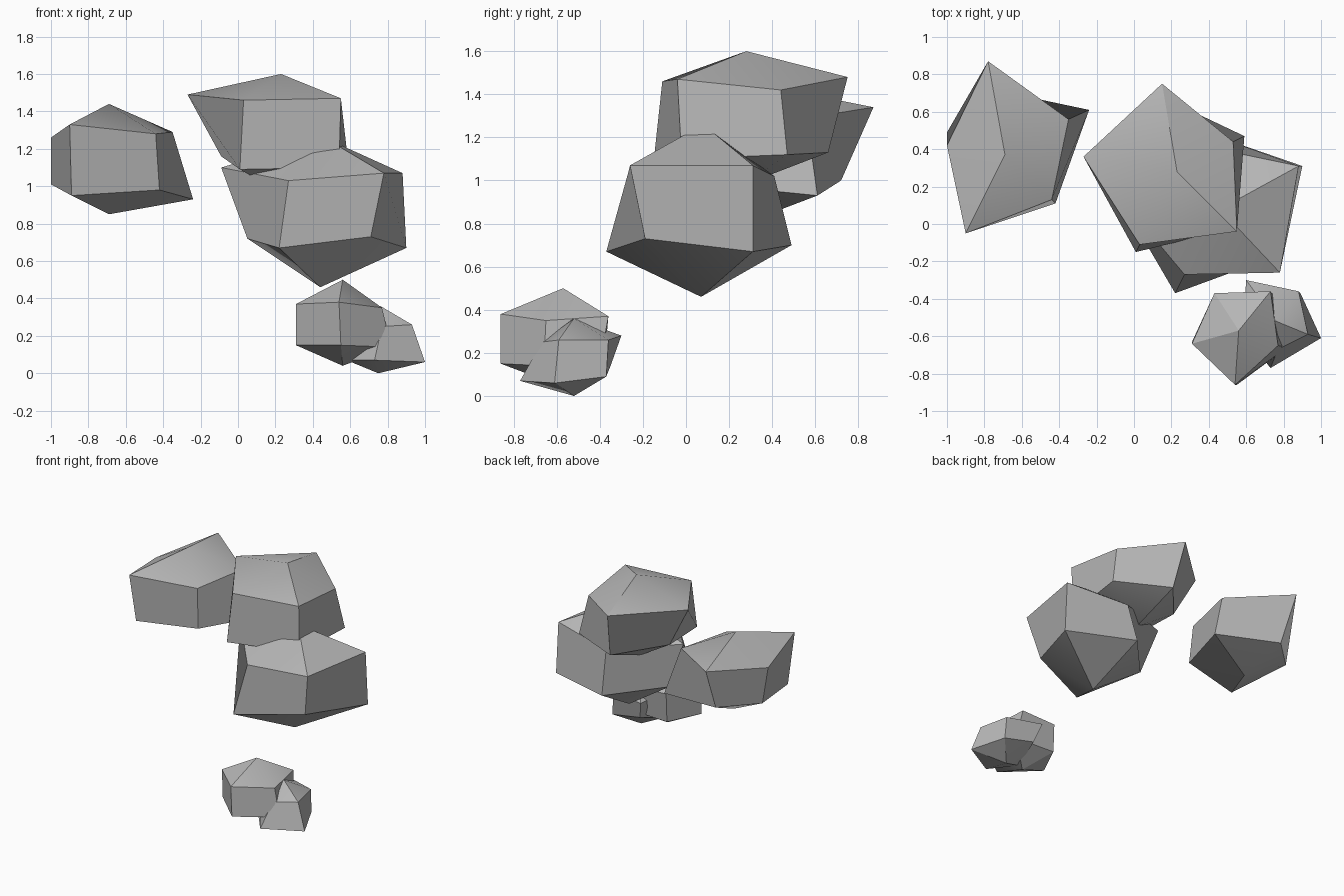
import bpy
import bmesh
import math
from mathutils import Vector

# Remove the default object
default_object = bpy.data.objects.get("Cube")
if default_object:
    bpy.data.objects.remove(default_object, do_unlink=True)


def make_material(name, colour):
    material = bpy.data.materials.new(name)
    material.use_nodes = True
    material.diffuse_color = colour
    shader = material.node_tree.nodes["Principled BSDF"]
    shader.inputs["Base Color"].default_value = colour
    shader.inputs["Roughness"].default_value = 0.9
    return material


stone_grey = make_material("stone grey", (0.47, 0.47, 0.47, 1.0))


def make_rock(name, crown, shoulder, skirt, base):
    """Chiselled boulder: two five-sided rings closed by a tip at each end.

    Corners are given in hundredths of a unit, counter-clockwise from the back.
    """
    bm = bmesh.new()

    def corner(point):
        return bm.verts.new(Vector(point) / 100)

    top, bottom = corner(crown), corner(base)
    upper = [corner(p) for p in shoulder]
    lower = [corner(p) for p in skirt]
    count = len(upper)
    for i in range(count):
        j = (i + 1) % count
        bm.faces.new((top, upper[i], upper[j]))
        bm.faces.new((upper[i], lower[i], lower[j], upper[j]))
        bm.faces.new((bottom, lower[j], lower[i]))
    bmesh.ops.recalc_face_normals(bm, faces=bm.faces[:])

    mesh = bpy.data.meshes.new(name)
    bm.to_mesh(mesh)
    bm.free()
    mesh.materials.append(stone_grey)
    rock = bpy.data.objects.new(name, mesh)
    bpy.context.collection.objects.link(rock)

    # Soften only the shallow creases
    bpy.ops.object.select_all(action="DESELECT")
    rock.select_set(True)
    bpy.context.view_layer.objects.active = rock
    bpy.ops.object.shade_smooth_by_angle(angle=math.radians(30))
    return rock


# Separate floating boulder on the right side
make_rock(
    "side_rock",
    crown=(-69, 37, 144),
    shoulder=[(-78, 87, 134), (-100, 42, 126), (-90, -5, 133),
              (-44, 13, 128), (-35, 56, 129)],
    skirt=[(-76, 72, 100), (-100, 49, 101), (-89, 2, 95),
           (-42, 11, 98), (-24, 61, 93)],
    base=(-69, 40, 85),
)

# Highest boulder of the stacked pair
make_rock(
    "upper_rock",
    crown=(23, 28, 160),
    shoulder=[(15, 75, 148), (-27, 36, 149), (3, -11, 146),
              (55, -4, 147), (53, 44, 142)],
    skirt=[(19, 66, 113), (-9, 33, 116), (1, -15, 109),
           (54, -2, 110), (59, 47, 112)],
    base=(20, 27, 98),
)

# Boulder pressed against the underside of the upper one
make_rock(
    "middle_rock",
    crown=(46, 8, 126),
    shoulder=[(40, 41, 102), (-9, 16, 110), (27, -27, 103),
              (78, -26, 107), (88, 31, 107)],
    skirt=[(38, 49, 70), (5, 13, 72), (22, -37, 67),
           (71, -19, 73), (90, 31, 67)],
    base=(44, 7, 46),
)

# Larger of the two small stones at the bottom
make_rock(
    "lower_large_stone",
    crown=(56, -57, 50),
    shoulder=[(43, -37, 37), (31, -64, 37), (54, -86, 38),
              (77, -65, 35), (73, -36, 37)],
    skirt=[(43, -38, 15), (31, -63, 15), (55, -86, 15),
           (82, -66, 14), (76, -40, 15)],
    base=(56, -57, 4),
)

# Smaller stone merged into its side
make_rock(
    "lower_small_stone",
    crown=(76, -52, 36),
    shoulder=[(60, -30, 28), (58, -57, 27), (77, -67, 25),
              (93, -59, 26), (88, -36, 26)],
    skirt=[(64, -35, 14), (58, -58, 7), (73, -77, 7),
           (100, -61, 6), (89, -37, 9)],
    base=(75, -52, 0),
)
